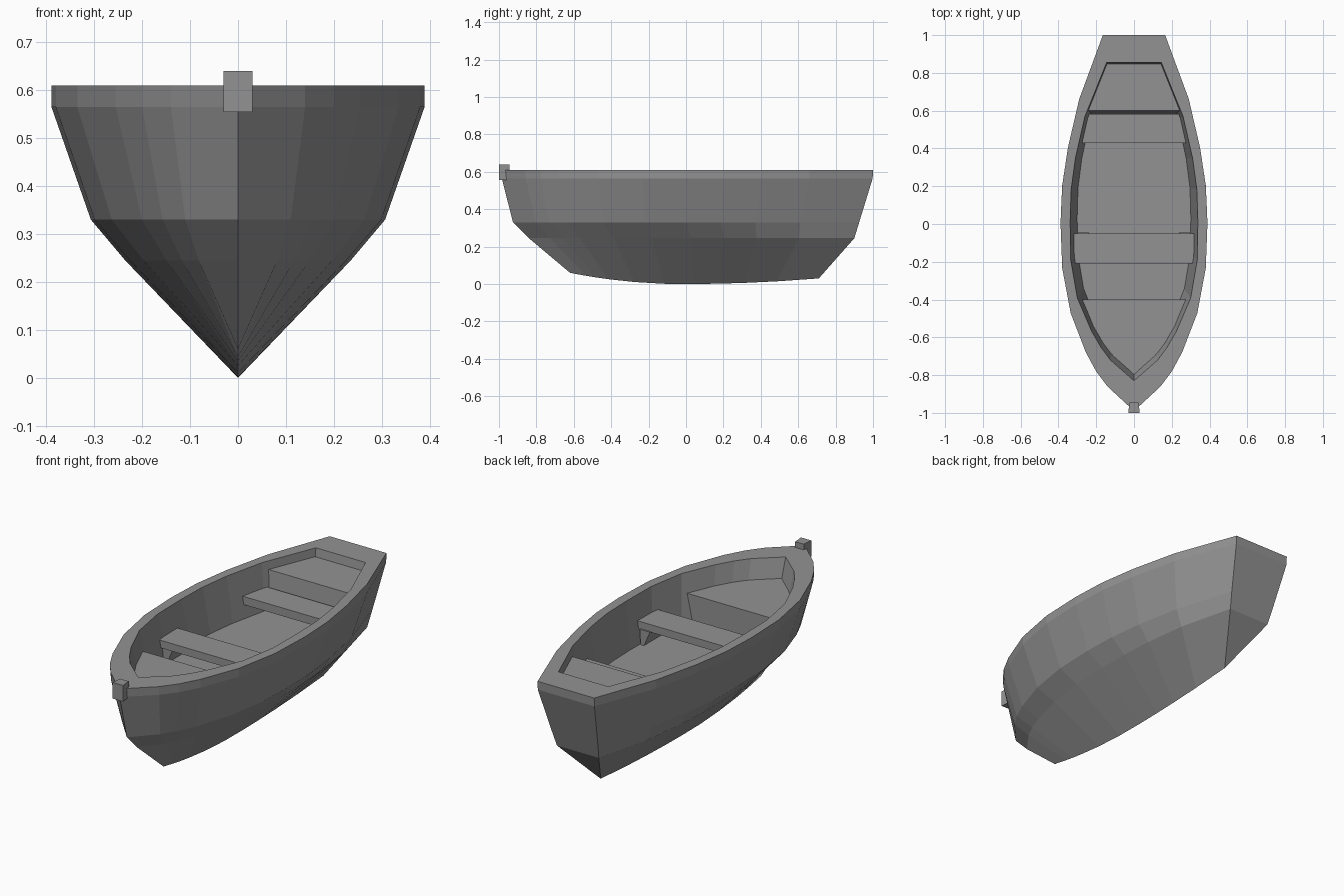
import bpy
import bmesh
from mathutils import Vector

if "Cube" in bpy.data.objects:
    bpy.data.objects.remove(bpy.data.objects["Cube"], do_unlink=True)

# One weathered grey for the whole boat
grey = bpy.data.materials.new("weathered_grey")
grey.use_nodes = True
tone = (0.29, 0.29, 0.29, 1)
grey.diffuse_color = tone
grey.node_tree.nodes["Principled BSDF"].inputs["Base Color"].default_value = tone

SHEER, FLOOR = 0.61, 0.37
# Stations from bow (0) to stern (1), with outer and inner half widths
STATIONS = [0, .065, .105, .156, .26, .38, .5, .6, .7, .83, 1]
OUTER = [0, .14, .20, .255, .335, .38, .389, .38, .35, .29, .165]
INNER = [0, .125, .175, .225, .3, .335, .338, .333, .31, .26, .145]
# Ends of the inner wall at the rim and at the floor
RIM_ENDS, FLOOR_ENDS = (-.83, .855), (-.75, .82)
FLOOR_SCALE = .89


def finish(bm, name):
    bmesh.ops.remove_doubles(bm, verts=bm.verts, dist=0.0005)
    bmesh.ops.recalc_face_normals(bm, faces=bm.faces)
    mesh = bpy.data.meshes.new(name)
    bm.to_mesh(mesh)
    bm.free()
    mesh.materials.append(grey)
    obj = bpy.data.objects.new(name, mesh)
    bpy.context.collection.objects.link(obj)
    return obj


def ring(y0, y1, z, widths, scale=1.0, flare=0.0):
    """Half outline along the hull, closed to the centreline at the stern."""
    pts = [Vector((w * (scale + flare * s ** 3), y0 + (y1 - y0) * s, z))
           for s, w in zip(STATIONS, widths)]
    return pts + [Vector((0, y1, z))]


def inner_width(y, z):
    """Half width of the inside of the hull, reaching a little into the wall."""
    t = (SHEER - z) / (SHEER - FLOOR)
    y0, y1 = (a + (b - a) * t for a, b in zip(RIM_ENDS, FLOOR_ENDS))
    s = min(max((y - y0) / (y1 - y0), 0), 1)
    for i in range(len(STATIONS) - 1):
        a, b = STATIONS[i], STATIONS[i + 1]
        if a <= s <= b:
            w = INNER[i] + (INNER[i + 1] - INNER[i]) * (s - a) / (b - a)
            return w * (1 - (1 - FLOOR_SCALE) * t) + 0.004


def prism(name, lower, upper):
    """Solid between two matching outlines."""
    bm = bmesh.new()
    low, high = ([bm.verts.new(p) for p in pts] for pts in (lower, upper))
    bm.faces.new(low)
    bm.faces.new(high)
    for i in range(len(low)):
        j = (i + 1) % len(low)
        bm.faces.new((low[i], low[j], high[j], high[i]))
    return finish(bm, name)


def board(name, ys, top, bottom, rake=0.0):
    """Board fitted to the sloping hull; rake moves the lower front edge."""
    def outline(z, front):
        side = [(inner_width(y, z), y, z) for y in [front] + ys[1:]]
        return side + [(-x, y, z) for x, y, z in reversed(side)]
    return prism(name, outline(bottom, ys[0] - rake), outline(top, ys[0]))


# Hull shell: keel, chine, strake, rim, inner wall and floor
keel = ring(-.62, .71, 0, OUTER, 0)
for p, s in zip(keel, STATIONS + [1]):
    p.z = .06 * (1 - s / .45) ** 2 if s < .45 else .03 * ((s - .45) / .55) ** 2
floor_edge = ring(*FLOOR_ENDS, FLOOR, INNER, FLOOR_SCALE)
rings = [
    keel,
    ring(-.84, .90, .245, OUTER, .585, .155),
    ring(-.925, .926, .33, OUTER, .785, .03),
    ring(-.985, .998, .565, OUTER),
    ring(-.99, 1, SHEER, OUTER),
    ring(*RIM_ENDS, SHEER, INNER),
    floor_edge,
    [Vector((0, p.y, p.z)) for p in floor_edge],
]
bm = bmesh.new()
grid = [[bm.verts.new(p) for p in r] for r in rings]
for r0, r1 in zip(grid, grid[1:]):
    for i in range(len(r0) - 1):
        bm.faces.new((r0[i], r0[i + 1], r1[i + 1], r1[i]))
bmesh.ops.dissolve_degenerate(bm, dist=0.0005, edges=bm.edges)
# Mirror the half hull across the keel
copy = bmesh.ops.duplicate(bm, geom=bm.verts[:] + bm.edges[:] + bm.faces[:])
for g in copy["geom"]:
    if isinstance(g, bmesh.types.BMVert):
        g.co.x = -g.co.x
finish(bm, "hull")

# Benches at the ends and the two thwarts between
board("bow_bench", [-.40, -.48, -.567, -.653, -.72, -.765, -.795], .51, FLOOR)
board("stern_bench", [.6, .72, .846], .567, FLOOR, .02)
board("stern_thwart", [.43, .582], .483, .44)
board("middle_thwart", [-.21, -.05], .487, .447)

# Sloping knees under the middle thwart
for label, side in (("left", 1), ("right", -1)):
    profile = [(.24, .45), (.3, .45), (.295, FLOOR), (.275, FLOOR)]
    prism("thwart_knee_" + label,
          [(side * x, -.2, z) for x, z in profile],
          [(side * x, -.043, z) for x, z in profile])

# Stem post at the bow
post = [(-.03, -1), (.03, -1), (.025, -.945), (-.025, -.945)]
prism("stem_post", [(x, y, .555) for x, y in post], [(x, y, .64) for x, y in post])
